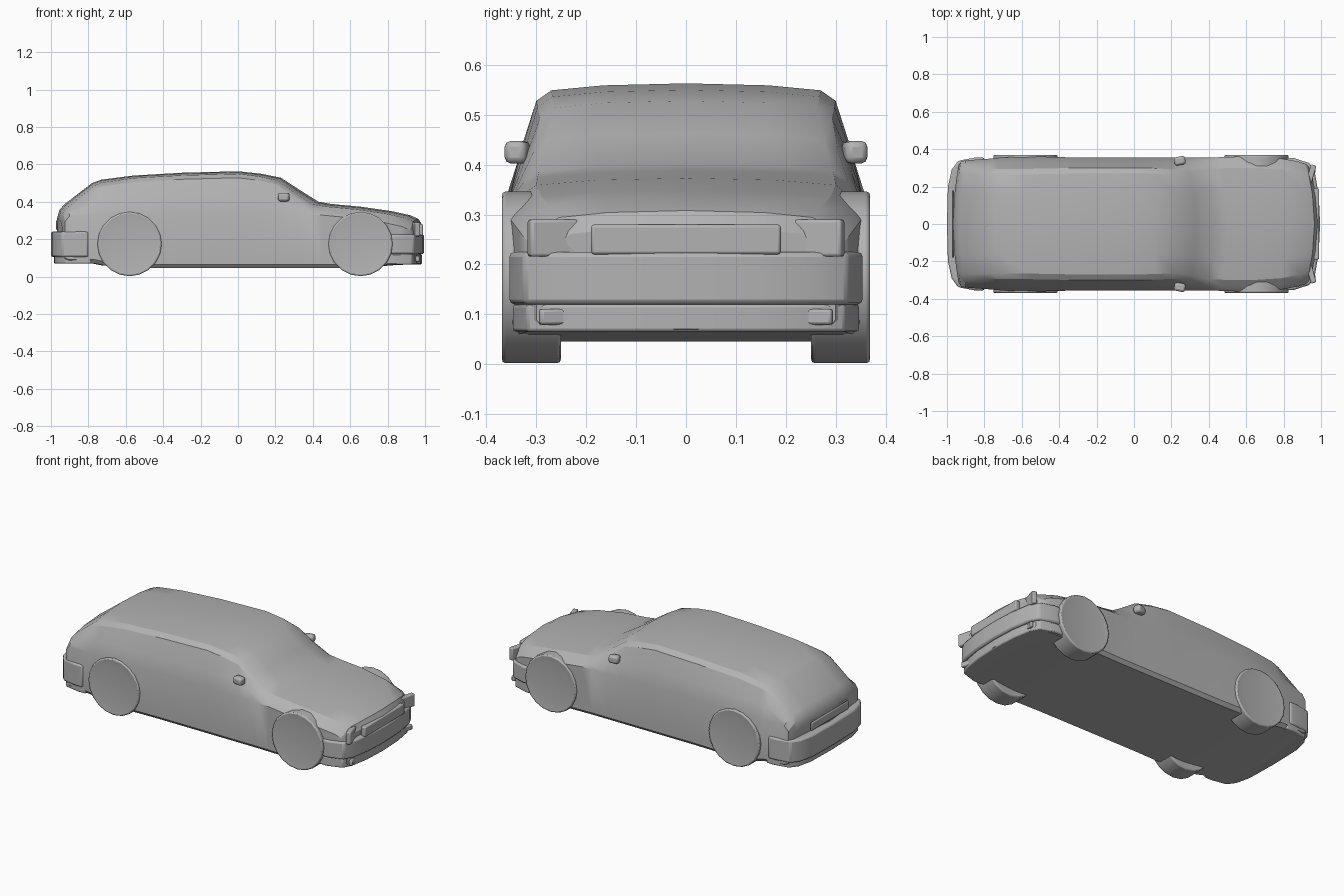
import bpy, bmesh, math
from mathutils import Vector

cube = bpy.data.objects.get("Cube")
if cube:
    bpy.data.objects.remove(cube, do_unlink=True)

grey = bpy.data.materials.new("plain grey")
grey.use_nodes = True
colour = (0.45, 0.45, 0.45, 1)
grey.diffuse_color = colour
grey.node_tree.nodes["Principled BSDF"].inputs["Base Color"].default_value = colour


def finish(name, bm, bevel=0.0, angle=28):
    bmesh.ops.recalc_face_normals(bm, faces=bm.faces)
    mesh = bpy.data.meshes.new(name)
    bm.to_mesh(mesh)
    bm.free()
    mesh.materials.append(grey)
    mesh.shade_smooth()
    mesh.set_sharp_from_angle(angle=math.radians(angle))
    obj = bpy.data.objects.new(name, mesh)
    bpy.context.collection.objects.link(obj)
    if bevel:
        mod = obj.modifiers.new("soft edges", "BEVEL")
        mod.width = bevel
        mod.segments = 2
    return obj


def loft(name, rings, bevel=0.0):
    bm = bmesh.new()
    loops = [[bm.verts.new(p) for p in ring] for ring in rings]
    n = len(loops[0])
    for a, b in zip(loops, loops[1:]):
        for i in range(n):
            j = (i + 1) % n
            bm.faces.new((a[i], a[j], b[j], b[i]))
    bm.faces.new(loops[0])
    bm.faces.new(loops[-1])
    return finish(name, bm, bevel)


def mirrored(half):
    return half + [(a, -b) for a, b in reversed(half) if abs(b) > 1e-6]


def slab(name, half_plan, low, high, bevel):
    plan = mirrored(half_plan)
    return loft(name, [[(x, y, z) for x, y in plan] for z in (low, high)], bevel)


def box(name, centre, size, turn=0.0, bevel=0.006):
    bm = bmesh.new()
    bmesh.ops.create_cube(bm, size=1)
    bmesh.ops.scale(bm, vec=Vector(size), verts=bm.verts)
    obj = finish(name, bm, bevel)
    obj.location = centre
    obj.rotation_euler.z = turn
    return obj


def section(x, w, roof_w, top, low):
    # one cross-section of the shell, bowed so ends and windscreen curve in plan
    belt = min(0.33, top - 0.06)
    edge = top - 0.035
    half = [(low, 0), (low, w * 0.95), (low + 0.02, w), (belt, w),
            (belt + (edge - belt) * 0.5, w + (roof_w - w) * 0.42),
            (edge, roof_w), (top - 0.014, roof_w - 0.03),
            (top - 0.004, roof_w * 0.55), (top, 0)]
    bow = 0.045 * min(1, max(0, x / 0.3)) if x > 0 else -0.03 * min(1, max(0, (-x - 0.6) / 0.3))
    return [(x - bow * (y / w) ** 2, y, z) for z, y in mirrored(half)]


# body shell: station, half width, roof half width, top, underside
stations = [
    (-0.968, 0.31, 0.28, 0.31, 0.09),
    (-0.955, 0.335, 0.30, 0.355, 0.08),
    (-0.93, 0.34, 0.30, 0.385, 0.07),
    (-0.78, 0.35, 0.295, 0.50, 0.07),
    (-0.73, 0.355, 0.295, 0.518, 0.06),
    (-0.56, 0.362, 0.295, 0.54, 0.045),
    (-0.3, 0.355, 0.30, 0.555, 0.045),
    (0, 0.355, 0.30, 0.563, 0.045),
    (0.12, 0.355, 0.298, 0.55, 0.045),
    (0.23, 0.355, 0.293, 0.528, 0.045),
    (0.33, 0.355, 0.305, 0.463, 0.045),
    (0.43, 0.355, 0.325, 0.4, 0.045),
    (0.5, 0.357, 0.328, 0.388, 0.045),
    (0.66, 0.362, 0.33, 0.373, 0.045),
    (0.82, 0.352, 0.32, 0.35, 0.06),
    (0.92, 0.335, 0.30, 0.328, 0.065),
    (0.965, 0.32, 0.285, 0.308, 0.065),
    (0.985, 0.30, 0.26, 0.275, 0.07),
]
loft("body_shell", [section(*s) for s in stations])

# bumpers
front = [(0.995, 0), (0.988, 0.15), (0.968, 0.27), (0.94, 0.325), (0.85, 0.354), (0.8, 0.354)]
rear = [(-1, 0), (-0.995, 0.2), (-0.975, 0.29), (-0.94, 0.338), (-0.85, 0.355), (-0.8, 0.355)]
slab("front_bumper", front, 0.12, 0.225, 0.01)
slab("front_lip", [(x - 0.012, y * 0.98) for x, y in front], 0.065, 0.12, 0.006)
slab("rear_bumper", rear, 0.105, 0.24, 0.01)
slab("rear_lip", [(x + 0.015, y * 0.98) for x, y in rear], 0.07, 0.11, 0.006)

# nose and tail trim
box("grille", (0.975, 0, 0.25), (0.03, 0.38, 0.06))
box("rear_plate_panel", (-0.968, 0, 0.275), (0.012, 0.36, 0.05))

# paired parts
for side, label in ((1, "left"), (-1, "right")):
    box("headlight_" + label, (0.946, side * 0.262, 0.253), (0.03, 0.11, 0.075), -side * 0.28)
    box("fog_light_" + label, (0.955, side * 0.265, 0.095), (0.02, 0.06, 0.032), -side * 0.3)
    box("mirror_" + label, (0.245, side * 0.338, 0.425), (0.06, 0.045, 0.045), side * 0.2, 0.012)
    for x, end in ((-0.58, "rear"), (0.655, "front")):
        bm = bmesh.new()
        bmesh.ops.create_cone(bm, cap_ends=True, segments=20, radius1=0.172,
                              radius2=0.172, depth=0.12)
        # shallow dished wheel face
        caps = [f for f in bm.faces if len(f.verts) > 4]
        bmesh.ops.inset_individual(bm, faces=caps, thickness=0.05, depth=-0.006)
        wheel = finish(end + "_wheel_" + label, bm, 0.008)
        wheel.rotation_euler.x = math.pi / 2
        wheel.location = (x, side * 0.31, 0.174)
